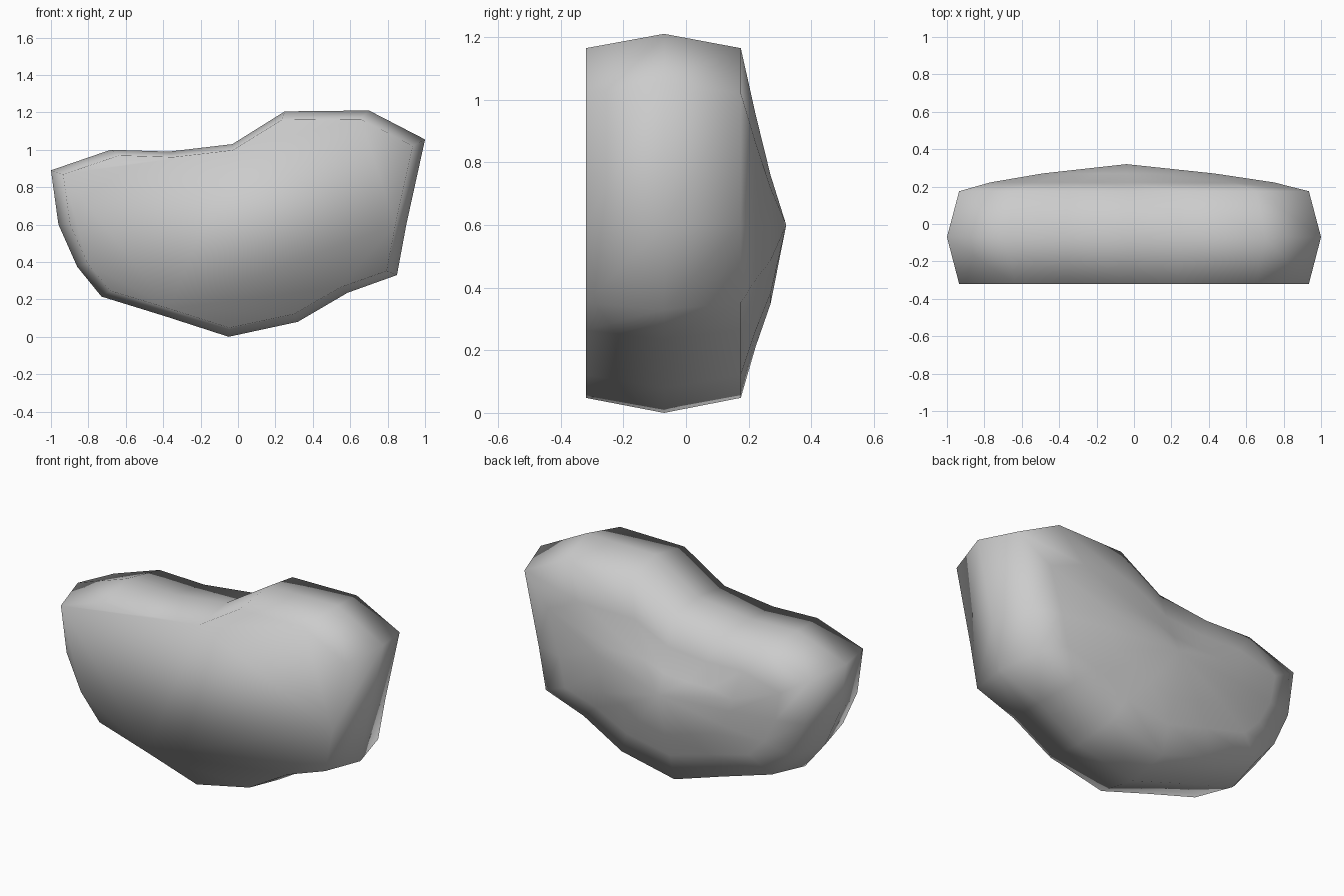
import bpy, bmesh

if "Cube" in bpy.data.objects:
    bpy.data.objects.remove(bpy.data.objects["Cube"])

# Boulder outline seen from the front (x, z)
outline = [(-0.05, 0.0), (0.32, 0.08), (0.585, 0.235), (0.85, 0.33), (0.90, 0.60),
           (1.0, 1.055), (0.70, 1.21), (0.25, 1.205), (-0.03, 1.03), (-0.37, 0.99),
           (-0.68, 1.0), (-1.0, 0.89), (-0.96, 0.60), (-0.86, 0.375),
           (-0.73, 0.215), (-0.39, 0.11)]

# Cross-section rings, front to back: y, centre x, width, upper and lower height scales
rings = [(-0.32, 0.0, 0.935, 0.925, 0.92),
         (-0.07, 0.0, 1.0, 1.0, 1.0),
         (0.175, 0.0, 0.935, 0.925, 0.92),
         (0.222, -0.01, 0.76, 0.58, 0.65),
         (0.27, -0.03, 0.46, 0.26, 0.42)]
MID_Z = 0.6

bm = bmesh.new()


def add_ring(y, cx, sx, up, down):
    return [bm.verts.new((cx + x * sx, y, MID_Z + (z - MID_Z) * (up if z > MID_Z else down)))
            for x, z in outline]


# Sides and stepped back dome
loops = [add_ring(*r) for r in rings]
n = len(outline)
for a, b in zip(loops, loops[1:]):
    for i in range(n):
        j = (i + 1) % n
        bm.faces.new((a[i], a[j], b[j], b[i]))

# Flat front and the peak of the back
bm.faces.new(loops[0])
peak = bm.verts.new((-0.04, 0.32, MID_Z))
for i in range(n):
    bm.faces.new((loops[-1][i], loops[-1][(i + 1) % n], peak))

bmesh.ops.recalc_face_normals(bm, faces=bm.faces)
for f in bm.faces:
    f.smooth = True

mesh = bpy.data.meshes.new("boulder")
bm.to_mesh(mesh)
bm.free()
boulder = bpy.data.objects.new("boulder", mesh)
bpy.context.collection.objects.link(boulder)
